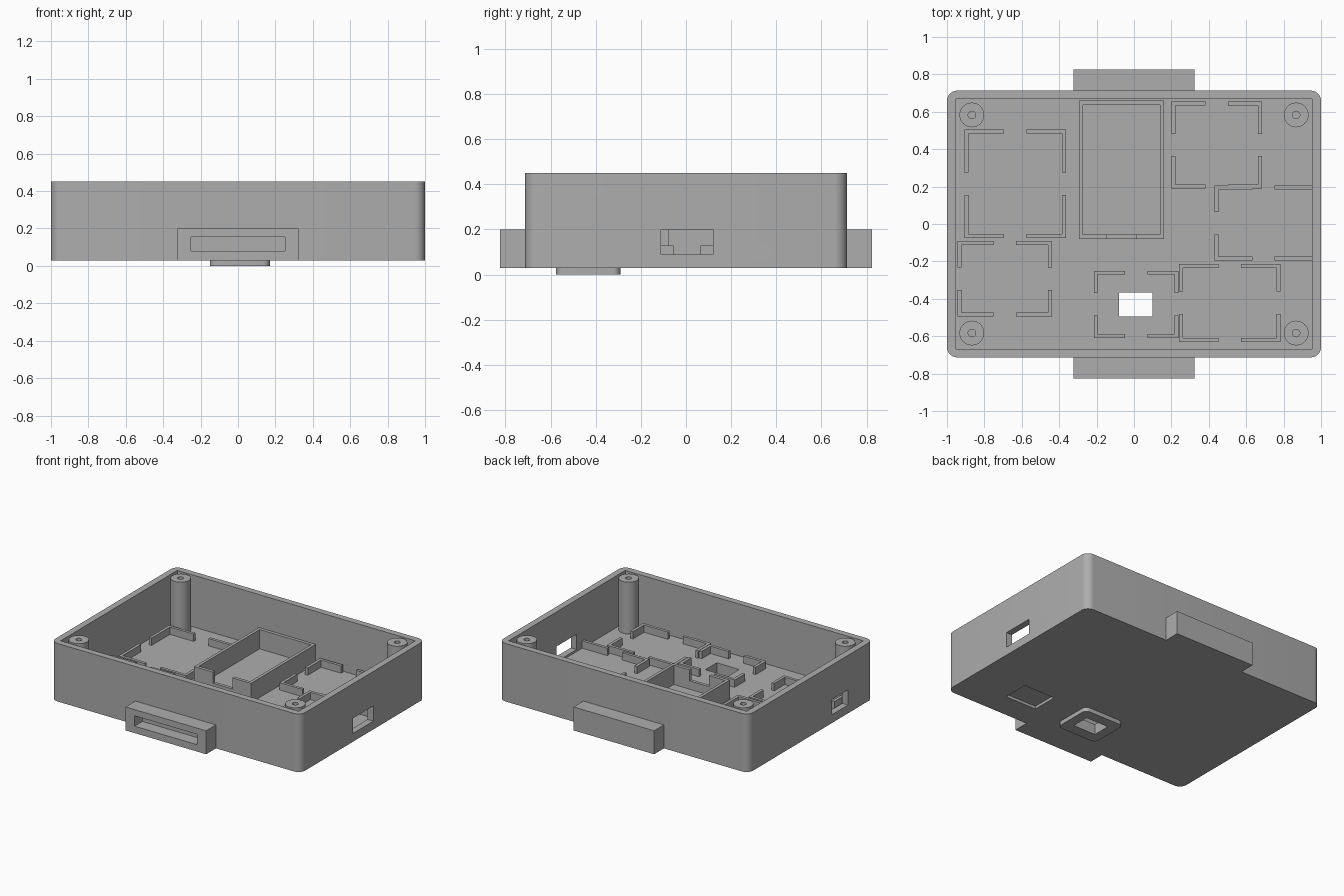
import bpy, bmesh
from mathutils import Matrix

cube = bpy.data.objects.get("Cube")
if cube:
    bpy.data.objects.remove(cube, do_unlink=True)

grey = bpy.data.materials.new("matte grey")
grey.use_nodes = True
grey.diffuse_color = (0.42, 0.42, 0.42, 1)
grey.node_tree.nodes["Principled BSDF"].inputs["Base Color"].default_value = grey.diffuse_color

FLOOR, RIM, BASE = 0.075, 0.45, 0.03
SUNK = FLOOR - 0.005  # interior parts are rooted slightly in the floor


def add_box(bm, x0, x1, y0, y1, z0, z1):
    size = Matrix.Diagonal((x1 - x0, y1 - y0, z1 - z0, 1))
    middle = Matrix.Translation(((x0 + x1) / 2, (y0 + y1) / 2, (z0 + z1) / 2))
    return bmesh.ops.create_cube(bm, size=1, matrix=middle @ size)["verts"]


def finish(name, bm):
    mesh = bpy.data.meshes.new(name)
    bm.to_mesh(mesh)
    bm.free()
    obj = bpy.data.objects.new(name, mesh)
    bpy.context.collection.objects.link(obj)
    mesh.materials.append(grey)
    return obj


def box(name, *bounds, radius=0):
    bm = bmesh.new()
    add_box(bm, *bounds)
    if radius:
        upright = [e for e in bm.edges
                   if abs(e.verts[0].co.z - e.verts[1].co.z) > 0.001]
        bmesh.ops.bevel(bm, geom=upright, offset=radius, segments=8,
                        profile=0.5, affect='EDGES')
    return finish(name, bm)


def cylinder(name, x, y, z0, z1, radius, sides=32):
    bm = bmesh.new()
    bmesh.ops.create_cone(bm, cap_ends=True, segments=sides, radius1=radius,
                          radius2=radius, depth=z1 - z0,
                          matrix=Matrix.Translation((x, y, (z0 + z1) / 2)))
    return finish(name, bm)


def activate(obj):
    bpy.ops.object.select_all(action='DESELECT')
    obj.select_set(True)
    bpy.context.view_layer.objects.active = obj


def cut(obj, cutter):
    activate(obj)
    mod = obj.modifiers.new("cut", 'BOOLEAN')
    mod.operation, mod.solver, mod.object = 'DIFFERENCE', 'EXACT', cutter
    bpy.ops.object.modifier_apply(modifier=mod.name)
    bpy.data.objects.remove(cutter, do_unlink=True)


def smooth(obj):
    activate(obj)
    bpy.ops.object.shade_smooth_by_angle()


# Open tray with cavity, side ports, underside recess and floor window
tray = box("tray", -1, 1, -0.713, 0.713, BASE, RIM, radius=0.055)
window = (-0.08, 0.1, -0.495, -0.365)
for bounds in [
    (-0.953, 0.953, -0.667, 0.667, FLOOR, 0.6),
    (0.9, 1.1, -0.11, 0.12, 0.09, 0.2),
    (-1.1, -0.9, -0.425, -0.24, 0.09, 0.2),
    (0.4, 0.65, -0.53, -0.34, 0, 0.05),
    (*window, 0, 0.2),
]:
    cut(tray, box("cutter", *bounds))
smooth(tray)

# Raised frame under the floor window
pad = box("window_frame", -0.15, 0.17, -0.575, -0.29, 0, BASE + 0.002, radius=0.035)
cut(pad, box("cutter", *window, -0.1, 0.2))
smooth(pad)

# Lugs outside the long walls; only the front one is slotted
front_lug = box("front_lug", -0.323, 0.323, -0.825, -0.7, BASE, 0.2)
cut(front_lug, box("cutter", -0.25, 0.25, -0.9, -0.735, 0.08, 0.155))
box("back_lug", -0.323, 0.323, 0.7, 0.825, BASE, 0.2)

# Screw posts in the corners
for side, sx in (("left", 1), ("right", -1)):
    for end, sy in (("front", -1), ("back", 1)):
        x, y = 0.867 * sx, 0.583 * sy
        post = cylinder(f"{end}_{side}_post", x, y, SUNK, RIM, 0.066)
        cut(post, cylinder("cutter", x, y, 0.15, 0.6, 0.02, 24))
        smooth(post)

# Battery holder with a wire notch in its front wall
holder = box("battery_holder", -0.295, 0.16, -0.08, 0.66, SUNK, 0.215)
cut(holder, box("cutter", -0.273, 0.138, -0.057, 0.637, 0, 0.4))
cut(holder, box("cutter", -0.145, 0.01, -0.1, -0.03, 0.135, 0.4))


# Board holders: rectangular outlines broken by a gap in the middle of each side
def board_holder(name, x0, x1, y0, y1, open_left=False, t=0.021, gap=0.06):
    bm = bmesh.new()
    cx, cy = (x0 + x1) / 2, (y0 + y1) / 2
    z = (SUNK, 0.128)
    for y in (y0, y1 - t):
        for a, b in ((x0, cx - gap), (cx + gap, x1)):
            add_box(bm, a, b, y, y + t, *z)
    for x in (x0,) if open_left else (x0, x1 - t):
        for a, b in ((y0 + t, cy - gap), (cy + gap, y1 - t)):
            add_box(bm, x, x + t, a, b, *z)
    return finish(name, bm)


board_holder("back_right_board_holder", -0.905, -0.363, -0.075, 0.505)
board_holder("back_left_board_holder", 0.2, 0.685, 0.19, 0.655)
board_holder("port_board_holder", 0.43, 0.955, -0.195, 0.205, open_left=True)
board_holder("front_right_board_holder", -0.943, -0.438, -0.495, -0.09)
board_holder("window_board_holder", -0.215, 0.237, -0.61, -0.25)
board_holder("front_left_board_holder", 0.24, 0.783, -0.63, -0.213)
